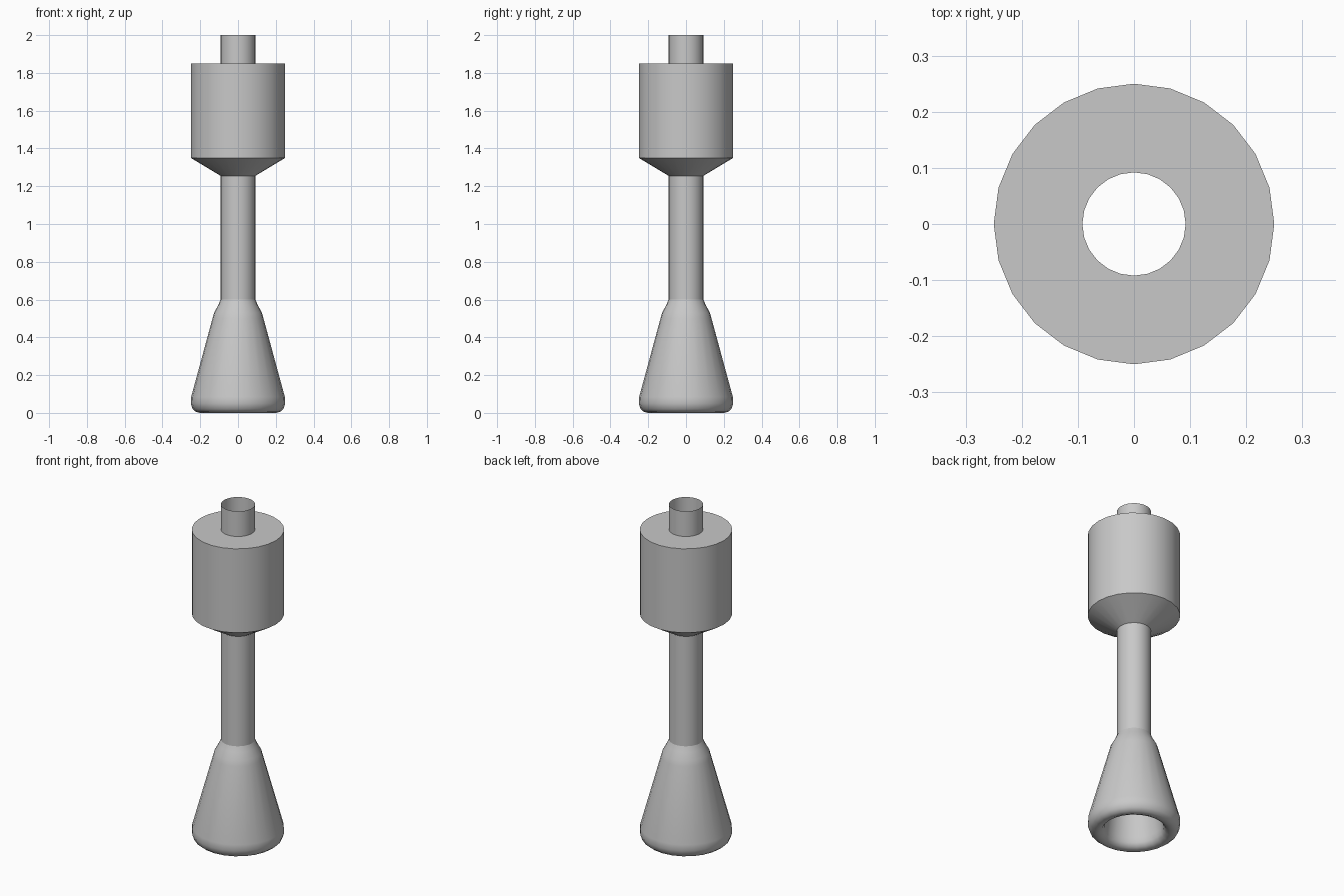
import bpy
import bmesh
from math import cos, sin, tau, radians

SIDES = 24
TUBE = 0.092

if "Cube" in bpy.data.objects:
    bpy.data.objects.remove(bpy.data.objects["Cube"])

grey = bpy.data.materials.new("plain grey")
grey.use_nodes = True
colour = (0.58, 0.58, 0.58, 1)
grey.diffuse_color = colour
grey.node_tree.nodes["Principled BSDF"].inputs["Base Color"].default_value = colour


def lathe(name, profile, angle=30):
    """Spin a list of (radius, height) points, ordered bottom to top outside."""
    bm = bmesh.new()
    rings = [[bm.verts.new((r * cos(tau * i / SIDES), r * sin(tau * i / SIDES), z))
              for i in range(SIDES)] for r, z in profile]
    for low, high in zip(rings, rings[1:]):
        for i in range(SIDES):
            j = (i + 1) % SIDES
            bm.faces.new((low[i], low[j], high[j], high[i]))
    mesh = bpy.data.meshes.new(name)
    bm.to_mesh(mesh)
    bm.free()
    mesh.materials.append(grey)
    obj = bpy.data.objects.new(name, mesh)
    bpy.context.collection.objects.link(obj)
    bpy.ops.object.select_all(action="DESELECT")
    obj.select_set(True)
    bpy.context.view_layer.objects.active = obj
    bpy.ops.object.shade_smooth_by_angle(angle=radians(angle))
    return obj


# Flared foot: hollow inside, rolled rim, tapered wall, rounded shoulder
lathe("flared_foot", [
    (TUBE, 0.58), (0.105, 0.5), (0.158, 0.06), (0.162, 0.03), (0.175, 0.01),
    (0.2, 0), (0.222, 0.005), (0.24, 0.02), (0.25, 0.05), (0.248, 0.085),
    (0.135, 0.5), (0.127, 0.53), (0.105, 0.57), (TUBE, 0.6)], 40)

# Thin open pipe running up through the drum
lathe("pipe", [(TUBE, 0.58), (TUBE, 2)])

# Drum with a conical underside and a flat top
lathe("drum", [(TUBE, 1.255), (0.25, 1.35), (0.25, 1.85), (TUBE, 1.85)])
